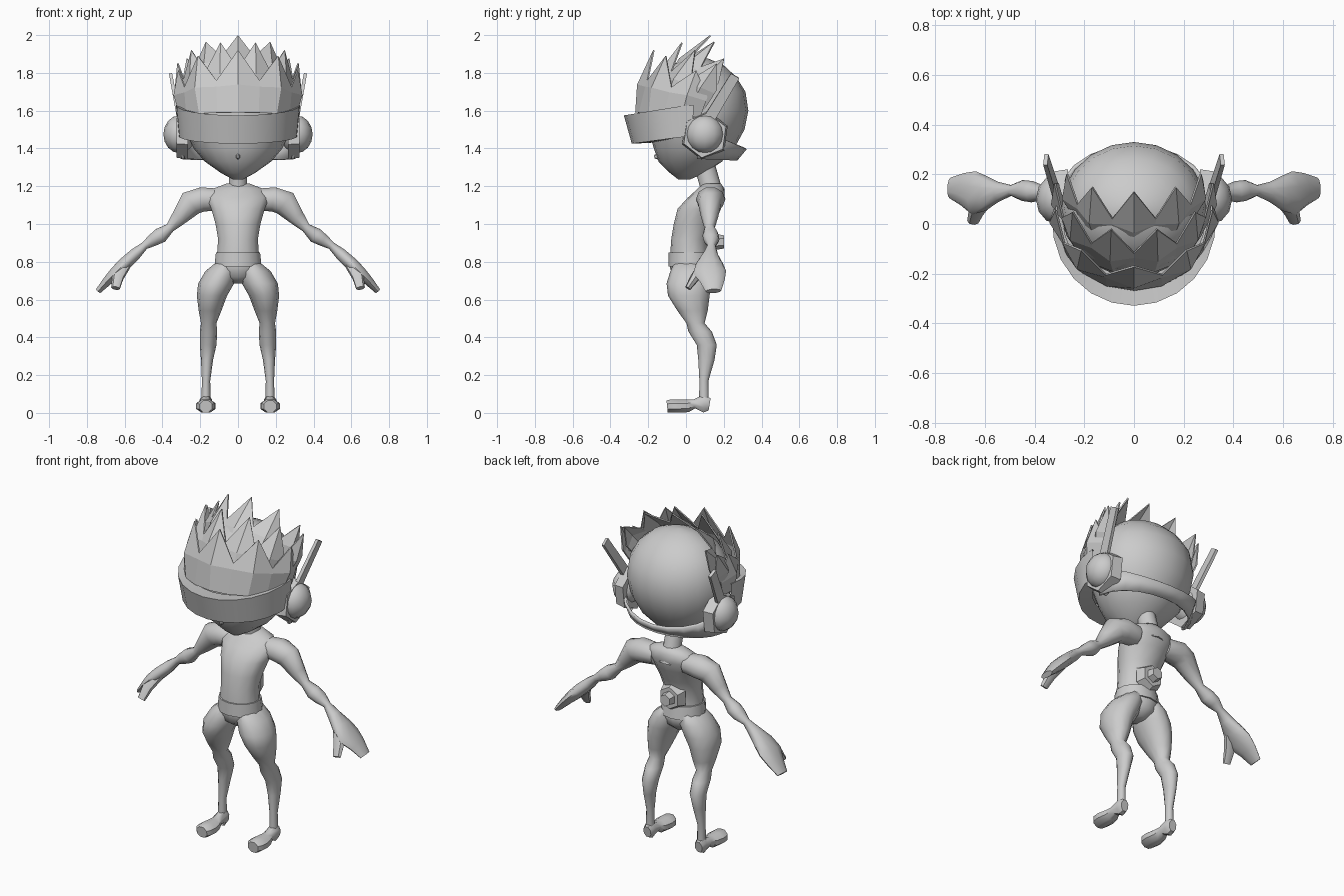
import bpy, bmesh
from math import sin, cos, pi, radians
from mathutils import Vector, Matrix

if "Cube" in bpy.data.objects:
    bpy.data.objects.remove(bpy.data.objects["Cube"])


def finish(name, bm, smooth=45, mirror=False, thick=0):
    bmesh.ops.recalc_face_normals(bm, faces=bm.faces)
    me = bpy.data.meshes.new(name)
    bm.to_mesh(me)
    bm.free()
    ob = bpy.data.objects.new(name, me)
    bpy.context.collection.objects.link(ob)
    if smooth:
        bpy.ops.object.select_all(action='DESELECT')
        ob.select_set(True)
        bpy.context.view_layer.objects.active = ob
        bpy.ops.object.shade_smooth_by_angle(angle=radians(smooth))
    if thick:
        m = ob.modifiers.new("thickness", 'SOLIDIFY')
        m.thickness, m.offset = thick, 0
    if mirror:
        ob.modifiers.new("mirror", 'MIRROR')
    return ob


def grid(name, rows, wrap=False, **kw):
    """Skin a list of point rows; wrap closes each row into a capped tube."""
    bm = bmesh.new()
    vs = [[bm.verts.new(p) for p in r] for r in rows]
    n = len(rows[0])
    for a, b in zip(vs, vs[1:]):
        for i in range(n if wrap else n - 1):
            j = (i + 1) % n
            bm.faces.new((a[i], a[j], b[j], b[i]))
    if wrap:
        bm.faces.new(vs[0])
        bm.faces.new(vs[-1])
    return finish(name, bm, **kw)


def loft(name, rings, n=10, ref=(0, 1, 0), flat=False, turn=0, **kw):
    """Tube through rings (x, y, z, radius along ref, radius across)."""
    pts = [Vector(r[:3]) for r in rings]
    rows = []
    for k, r in enumerate(rings):
        t = pts[min(k + 1, len(pts) - 1)] - pts[max(k - 1, 0)]
        t = Vector((0, 0, 1)) if flat else t.normalized()
        u = Vector(ref)
        u = (u - t * u.dot(t)).normalized()
        v = t.cross(u)
        rows.append([pts[k] + u * r[3] * cos(a) + v * r[4] * sin(a)
                     for a in (turn + 2 * pi * i / n for i in range(n))])
    return grid(name, rows, True, **kw)


def body(name, sections, n=12, **kw):
    """Horizontal sections (z, y front, y back, x half width)."""
    return loft(name, [(0, (f + b) / 2, z, (b - f) / 2, w) for z, f, b, w in sections],
                n, flat=True, **kw)


def cylinder(name, sides, r1, r2, depth, loc, rot, **kw):
    bm = bmesh.new()
    bmesh.ops.create_cone(bm, cap_ends=True, segments=sides, radius1=r1, radius2=r2,
                          depth=depth, matrix=Matrix.Translation(loc) @ rot)
    return finish(name, bm, **kw)


# Head, nose and neck
body("head", [(1.235, -.04, .02, .025), (1.27, -.085, .1, .09), (1.33, -.145, .19, .175),
              (1.4, -.17, .255, .235), (1.5, -.2, .31, .28), (1.6, -.21, .33, .295),
              (1.7, -.19, .315, .28), (1.78, -.14, .265, .235), (1.84, -.08, .2, .165),
              (1.875, .0, .12, .08), (1.885, .05, .07, .01)], 20, smooth=50)
loft("nose", [(0, -.1, 1.37, .05, .03), (0, -.168, 1.355, .008, .006)], 6, ref=(0, 0, 1), smooth=0)
loft("neck", [(0, .14, 1.12, .07, .07), (0, .13, 1.2, .055, .05), (0, .09, 1.34, .055, .05)])

# Visor around the front of the head, closed onto the face and hair by ledges
rows = []
for i in range(13):
    a = radians(-95 + 190 * i / 12)
    s = min(1 - cos(a), 1)
    top, low = 1.575 + .055 * s, 1.425 + .04 * s
    rows.append([(.285 * sin(a), .01 - .25 * cos(a), top - .005),
                 (.33 * sin(a), .01 - .339 * cos(a), top),
                 (.315 * sin(a), .01 - .297 * cos(a), low),
                 (.255 * sin(a), .01 - .195 * cos(a), low + .005)])
grid("visor", rows)

# Strap around the back of the head, widest at the ears
rows = []
for i in range(13):
    a = radians(-100 + 200 * i / 12)
    c = max(cos(a), 0)
    rows.append([(.31 * sin(a), .08 + .235 * c, 1.5 - .1 * c),
                 (.295 * sin(a), .06 + .205 * c, 1.345 - .005 * c)])
grid("head_strap", rows, thick=.015)

# Ear pieces: hexagonal housing, dome and antenna
side = Matrix.Rotation(pi / 2, 4, 'Y')
tilt = Matrix.Rotation(radians(-8), 4, 'X') @ side @ Matrix.Rotation(pi / 2, 4, 'Z')
cylinder("ear_housing", 6, .13, .12, .06, (.295, .1, 1.47), tilt, smooth=0, mirror=True)
bm = bmesh.new()
bmesh.ops.create_uvsphere(bm, u_segments=12, v_segments=8, radius=.1,
                          matrix=Matrix.Translation((.31, .1, 1.475)) @ Matrix.Diagonal((.85, 1, 1, 1)))
finish("ear_dome", bm, mirror=True)
loft("antenna", [(.315, .13, 1.57, .042, .014), (.355, .26, 1.785, .036, .012)], 4,
     turn=pi / 4, smooth=0, mirror=True)


# Hair: three rows of folded spikes sweeping up and back
def arc(p, a):
    w, y, yk, z, zk = p
    s = 1 - cos(a)
    return Vector((w * sin(a), y + yk * s, z - zk * s))


def hair(name, n, spread, base, tip):
    rows = []
    for i in range(2 * n + 1):
        a = radians(spread) * (i / n - 1)
        b, t = arc(base, a), arc(tip, a)
        out = Vector((sin(a), -cos(a), .3)) * (.03 if i % 2 else .005)
        top = t if i % 2 else b.lerp(t, .52) + out
        rows.append([b, b.lerp(t, .42) + out, top])
    grid(name, rows, thick=.008, smooth=0)


hair("hair_front", 5, 105, (.305, -.265, .27, 1.59, .02), (.315, -.17, .25, 1.92, .12))
hair("hair_middle", 6, 100, (.29, -.2, .25, 1.66, .05), (.32, -.03, .22, 1.965, .13))
hair("hair_back", 5, 92, (.26, -.1, .2, 1.77, .1), (.28, .13, .1, 1.997, .17))

# Torso, belt and back button
body("torso", [(.685, -.02, .08, .03), (.72, -.07, .12, .1), (.77, -.085, .135, .122),
               (.82, -.085, .12, .115), (.92, -.078, .12, .108), (1.0, -.065, .15, .122),
               (1.08, -.045, .185, .145), (1.14, .01, .205, .17), (1.185, .06, .205, .14),
               (1.215, .09, .185, .06)], 14, smooth=65)
body("belt", [(.775, -.094, .142, .128), (.85, -.092, .13, .12)], 14)
back = Matrix.Rotation(radians(-90), 4, 'X')
cylinder("back_plate", 6, .085, .065, .05, (0, .135, .905), back, smooth=0)
cylinder("back_button", 6, .045, .035, .06, (0, .17, .905), back, smooth=0)

# Arms, hands and thumbs
loft("arm", [(.1, .13, 1.13, .06, .06), (.19, .13, 1.13, .078, .068), (.25, .125, 1.11, .062, .072),
             (.31, .125, 1.035, .045, .046), (.36, .125, .98, .028, .026), (.41, .13, .94, .043, .043),
             (.45, .135, .915, .042, .035), (.495, .135, .885, .022, .022), (.545, .13, .84, .04, .033),
             (.6, .125, .79, .072, .036), (.645, .125, .745, .088, .034), (.69, .14, .7, .066, .026),
             (.74, .145, .645, .042, .016)], smooth=60, mirror=True)
loft("thumb", [(.6, .1, .785, .035, .03), (.635, .05, .72, .032, .026), (.648, .01, .66, .024, .016)],
     7, ref=(1, 0, 0), mirror=True)

# Legs and feet
loft("leg", [(.055, .03, .81, .085, .045), (.085, .025, .75, .108, .088), (.116, .015, .685, .118, .095),
             (.138, .015, .62, .11, .08), (.148, .035, .54, .08, .06), (.155, .05, .475, .048, .041),
             (.156, .075, .43, .062, .046), (.158, .11, .36, .053, .044), (.164, .108, .28, .043, .032),
             (.169, .095, .17, .024, .022), (.17, .095, .05, .026, .024)], 12, flat=True,
     smooth=60, mirror=True)
loft("foot", [(.17, .125, .045, .025, .035), (.17, .095, .05, .036, .052), (.17, .045, .048, .032, .026),
              (.17, .01, .037, .045, .036), (.17, -.04, .036, .056, .038), (.17, -.08, .036, .052, .038),
              (.17, -.1, .034, .036, .034)], 8, ref=(1, 0, 0), turn=pi / 8, mirror=True)
